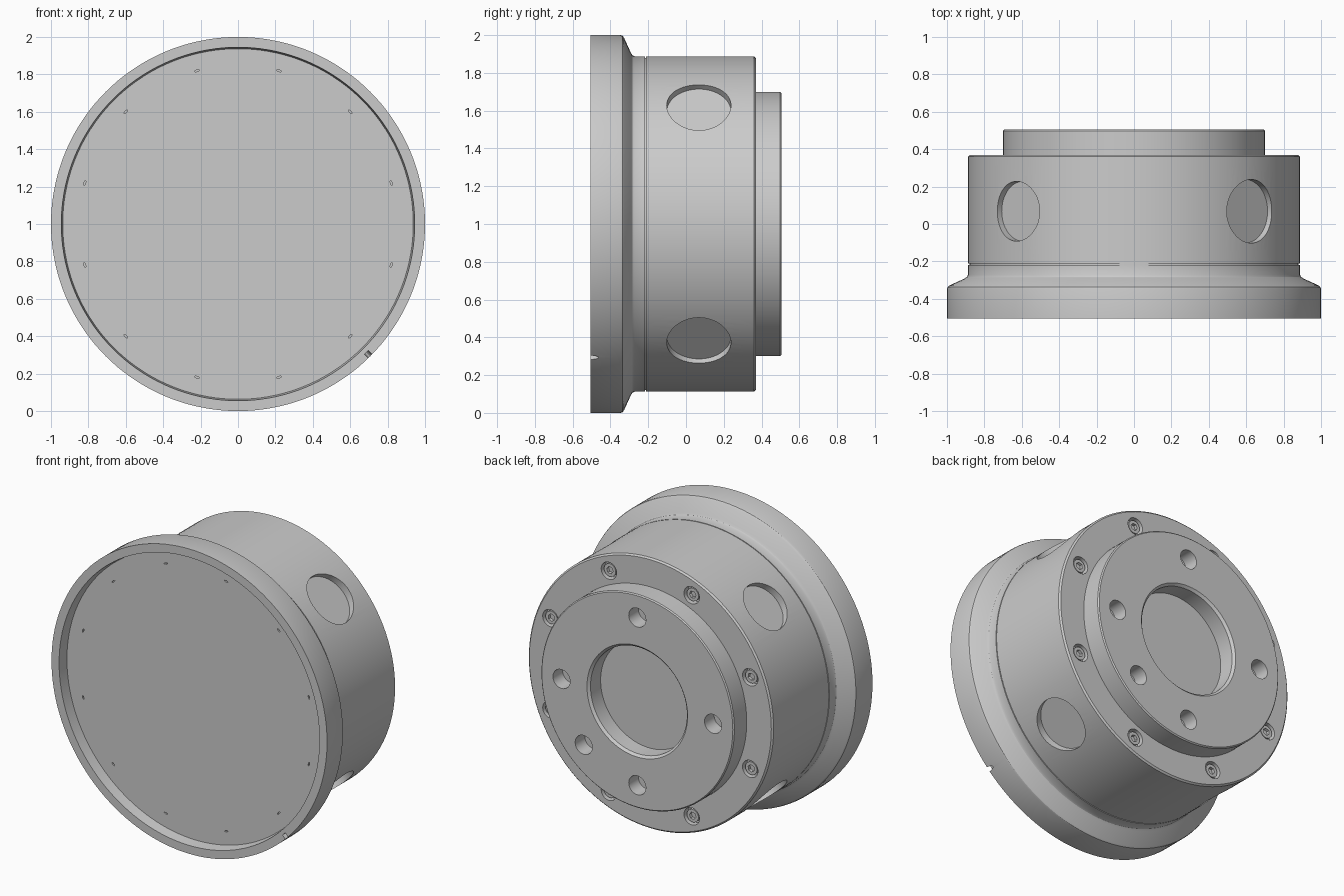
import bpy, bmesh
from math import radians, sin, cos, pi
from mathutils import Matrix, Vector

if "Cube" in bpy.data.objects:
    bpy.data.objects.remove(bpy.data.objects["Cube"], do_unlink=True)

AXIS_Z = 1.0      # height of the turning axis
STEPS = 144

grey = bpy.data.materials.new("plain_grey")
grey.use_nodes = True
grey.diffuse_color = (0.6, 0.6, 0.6, 1)
grey.node_tree.nodes["Principled BSDF"].inputs["Base Color"].default_value = (0.6, 0.6, 0.6, 1)


def finish(bm, name):
    bmesh.ops.recalc_face_normals(bm, faces=bm.faces)
    mesh = bpy.data.meshes.new(name)
    bm.to_mesh(mesh)
    bm.free()
    mesh.materials.append(grey)
    obj = bpy.data.objects.new(name, mesh)
    bpy.context.collection.objects.link(obj)
    return obj


def lathe(name, profile):
    """Turn a (radius, y) profile around the y axis."""
    bm = bmesh.new()
    verts = [bm.verts.new((r, y, AXIS_Z)) for r, y in profile]
    edges = [bm.edges.new(pair) for pair in zip(verts, verts[1:])]
    bmesh.ops.spin(bm, geom=verts + edges, cent=(0, 0, AXIS_Z), axis=(0, 1, 0),
                   angle=2 * pi, steps=STEPS)
    bmesh.ops.remove_doubles(bm, verts=bm.verts, dist=0.0002)
    return finish(bm, name)


def peg(bm, angle, dist, y, radius, length, sides=48, radial=False, squash=(1, 1)):
    """Cylinder centred at a polar position, along y or pointing outward."""
    a = radians(angle)
    place = Matrix.Translation(Vector((dist * sin(a), y, AXIS_Z + dist * cos(a))))
    place = place @ Matrix.Rotation(a, 4, 'Y')
    if not radial:
        place = place @ Matrix.Rotation(pi / 2, 4, 'X')
    place = place @ Matrix.Diagonal((squash[0], squash[1], 1, 1))
    bmesh.ops.create_cone(bm, cap_ends=True, segments=sides, radius1=radius,
                          radius2=radius, depth=length, matrix=place)


def cut(target, bm):
    """Subtract the pegs from the target and drop the cutter."""
    cutter = finish(bm, "cutter")
    cutter.hide_render = True
    mod = target.modifiers.new("cut", 'BOOLEAN')
    mod.operation = 'DIFFERENCE'
    mod.solver = 'EXACT'
    mod.object = cutter
    bpy.context.view_layer.objects.active = target
    bpy.ops.object.modifier_apply(modifier=mod.name)
    bpy.data.objects.remove(cutter, do_unlink=True)


def smooth(obj):
    bpy.ops.object.select_all(action='DESELECT')
    obj.select_set(True)
    bpy.context.view_layer.objects.active = obj
    bpy.ops.object.shade_smooth_by_angle(angle=radians(25))


FRONT, FLOOR, SHOULDER, BACK = -0.505, -0.435, 0.37, 0.505

# Housing: front recess, flange, grooved body, rear boss and bore
housing = lathe("housing", [
    (0, FLOOR), (0.937, FLOOR), (0.945, FRONT), (1, FRONT),
    (1, -0.348), (0.997, -0.337), (0.988, -0.329),
    (0.905, -0.291), (0.893, -0.283), (0.888, -0.272),
    (0.888, -0.218), (0.88, -0.218), (0.88, -0.212), (0.888, -0.212),
    (0.888, SHOULDER - 0.01), (0.878, SHOULDER),
    (0.70, SHOULDER), (0.70, BACK - 0.007), (0.693, BACK),
    (0.365, BACK), (0.35, BACK - 0.015), (0.35, 0.385), (0, 0.385)])

cuts = bmesh.new()
# Round pockets in the side wall
for angle in (45, 135, 225, 315):
    size = 0.17 if angle < 180 else 0.16
    peg(cuts, angle, 0.94, 0.068, size, 0.2, sides=64, radial=True)
# Mounting holes in the boss, with one extra locating hole
for angle in (0, 90, 135, 180, 270):
    peg(cuts, angle, 0.55, BACK, 0.062, 0.2)
# Counterbores for the screws
screw_angles = [22.5 + 45 * i for i in range(8)]
for angle in screw_angles:
    peg(cuts, angle, 0.785, SHOULDER, 0.056, 0.09)
# Small slits in the front face
for i in range(12):
    peg(cuts, 15 + 30 * i, 0.848, FLOOR, 0.013, 0.02, sides=16, squash=(1, 0.35))
# Notch in the flange rim
peg(cuts, 135, 1.0, FRONT, 0.014, 0.06, sides=24, radial=True, squash=(1, 3))
cut(housing, cuts)
smooth(housing)

# Socket-head screws
heads = bmesh.new()
sockets = bmesh.new()
for angle in screw_angles:
    peg(heads, angle, 0.785, SHOULDER - 0.03, 0.042, 0.04, sides=32)
    peg(sockets, angle, 0.785, SHOULDER - 0.01, 0.024, 0.04, sides=6)
screws = finish(heads, "cap_screws")
cut(screws, sockets)
smooth(screws)
